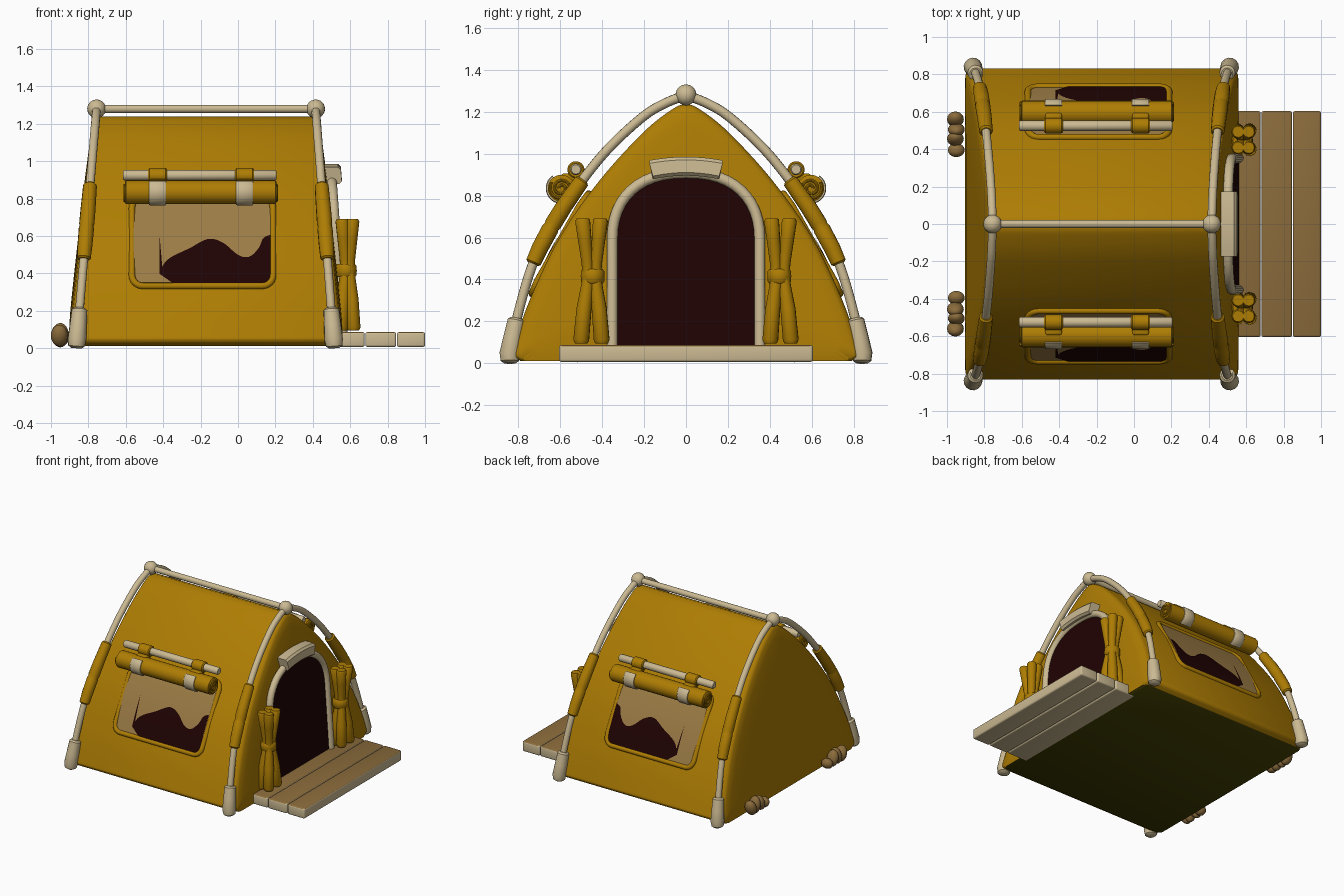
import bpy, bmesh, math
from mathutils import Vector, Matrix

if "Cube" in bpy.data.objects:
    bpy.data.objects.remove(bpy.data.objects["Cube"])

def mat(name, rgb):
    m = bpy.data.materials.new(name)
    m.diffuse_color = (*rgb, 1)
    m.use_nodes = True
    m.node_tree.nodes["Principled BSDF"].inputs["Base Color"].default_value = m.diffuse_color
    return m

CANVAS = mat("mustard canvas", (0.42, 0.203, 0.001))
POLE = mat("cream pole", (0.60, 0.49, 0.29))
DARK = mat("dark interior", (0.014, 0.0008, 0.0008))
TAN = mat("tan window", (0.33, 0.20, 0.06))
WOOD = mat("brown wood", (0.26, 0.15, 0.045))
FLOOR = mat("olive floor", (0.055, 0.05, 0.0005))

def finish(name, bm, *mats, recalc=True, angle=40):
    if recalc:
        bmesh.ops.recalc_face_normals(bm, faces=bm.faces)
    me = bpy.data.meshes.new(name)
    bm.to_mesh(me)
    bm.free()
    for m in mats:
        me.materials.append(m)
    ob = bpy.data.objects.new(name, me)
    bpy.context.collection.objects.link(ob)
    bpy.ops.object.select_all(action='DESELECT')
    ob.select_set(True)
    bpy.context.view_layer.objects.active = ob
    bpy.ops.object.shade_smooth_by_angle(angle=math.radians(angle))
    return ob

def smooth_path(pts, n=6):
    """Catmull-Rom through 2D points."""
    p = [Vector(q) for q in pts]
    p = [2 * p[0] - p[1]] + p + [2 * p[-1] - p[-2]]
    out = []
    for i in range(1, len(p) - 2):
        a, b, c, d = p[i - 1:i + 3]
        for k in range(n):
            t = k / n
            out.append(0.5 * (2 * b + (c - a) * t + (2 * a - 5 * b + 4 * c - d) * t * t
                              + (3 * b - a - 3 * c + d) * t ** 3))
    return out + [p[-2]]

def y_at(path, z):
    for a, b in zip(path, path[1:]):
        if min(a.y, b.y) <= z <= max(a.y, b.y) and a.y != b.y:
            return a.x + (b.x - a.x) * (z - a.y) / (b.y - a.y)
    return path[-1].x

def tube(name, pts, rad, m, sides=14, closed=False):
    pts = [Vector(p) for p in pts]
    n = len(pts)
    rad = rad if isinstance(rad, list) else [rad] * n
    bm = bmesh.new()
    rings, old, side = [], None, None
    for i, p in enumerate(pts):
        a = pts[i - 1] if i or closed else p
        b = pts[(i + 1) % n] if i < n - 1 or closed else p
        t = (b - a).normalized()
        if old is None:
            side = t.orthogonal().normalized()
        else:
            side = old.rotation_difference(t) @ side
        old, up = t, t.cross(side)
        rings.append([bm.verts.new(p + rad[i] * (math.cos(w) * side + math.sin(w) * up))
                      for w in (2 * math.pi * k / sides for k in range(sides))])
    for i in range(n if closed else n - 1):
        r, q = rings[i], rings[(i + 1) % n]
        for k in range(sides):
            j = (k + 1) % sides
            bm.faces.new((r[k], r[j], q[j], q[k]))
    if not closed:
        bm.faces.new(rings[0])
        bm.faces.new(rings[-1])
    return finish(name, bm, m)

def ball(name, c, r, m, rot=Matrix()):
    bm = bmesh.new()
    bmesh.ops.create_uvsphere(bm, u_segments=20, v_segments=12, radius=1,
                              matrix=Matrix.Translation(c) @ rot @ Matrix.Diagonal((*r, 1)))
    return finish(name, bm, m)

def box(name, c, size, bevel, *mats):
    bm = bmesh.new()
    bmesh.ops.create_cube(bm, size=1, matrix=Matrix.Translation(c) @ Matrix.Diagonal((*size, 1)))
    bmesh.ops.bevel(bm, geom=bm.edges[:], offset=bevel, segments=3, profile=0.5, affect='EDGES')
    if len(mats) > 1:
        for f in bm.faces:
            f.material_index = int(f.normal.z > 0.7)
    return finish(name, bm, *mats)

# Tent body: closed profile lofted between two leaning, slightly bulging ends
half = smooth_path([(0.0, 1.238), (0.06, 1.215), (0.2, 1.105), (0.41, 0.875), (0.60, 0.605),
                    (0.74, 0.315), (0.82, 0.09), (0.828, 0.04), (0.79, 0.012)])
def left_x(z): return -0.905 + 0.11 * z
def right_x(z): return 0.56 - 0.107 * z
ring = [(p.x, p.y) for p in half] + [(-p.x, p.y) for p in reversed(half[1:])]
# each section: distance in from the end plane, scale of the profile
caps = [(-0.015 * (1 - s ** 4), s) for s in (0.15, 0.4, 0.6, 0.75, 0.88)] + [(0, .962), (.01, .988), (.03, 1)]
bm = bmesh.new()
loops = []
for end, sections in ((0, caps), (1, caps[::-1])):
    for d, s in sections:
        lp = []
        for y, z in ring:
            y, z = y * s, 0.45 + (z - 0.45) * (s if s < .9 or z > .45 else 1)
            lp.append(bm.verts.new((right_x(z) - d if end else left_x(z) + d, y, z)))
        loops.append(lp)
N = len(ring)
for a, b in zip(loops, loops[1:]):
    for k in range(N):
        bm.faces.new((a[k], a[(k + 1) % N], b[(k + 1) % N], b[k]))
bm.faces.new(loops[0])
bm.faces.new(loops[-1])
bmesh.ops.recalc_face_normals(bm, faces=bm.faces)
for f in bm.faces:
    f.material_index = int(f.normal.z < -0.9)
finish("tent_body", bm, CANVAS, FLOOR)

# Frame poles: two arches, with sleeves, boots, ball joints and a ridge pole
arch = smooth_path([(0.0, 1.28), (0.1, 1.24), (0.2, 1.18), (0.35, 1.045), (0.47, 0.905), (0.60, 0.72),
                    (0.72, 0.50), (0.795, 0.26), (0.84, 0.05)])
def left_pole(z): return -0.865 + 0.085 * z
def right_pole(z): return 0.515 - 0.078 * z
for end, fx in (("back", left_pole), ("door", right_pole)):
    full = [(fx(p.y), p.x, p.y) for p in reversed(arch)] + [(fx(p.y), -p.x, p.y) for p in arch[1:]]
    tube(end + "_arch_pole", full, 0.023, POLE)
    ball(end + "_ridge_joint", (fx(1.28), 0, 1.28), (0.05,) * 3, POLE)
    for s in (1, -1):
        def along(zs): return [(fx(z), s * y_at(arch, z), z) for z in zs]
        tube(end + "_pole_boot", along([0.0, 0.012, 0.045, 0.12, 0.205, 0.215]),
             [.027, .044, .05, .046, .042, .03], POLE)
        tube(end + "_pole_sleeve", along([0.475, 0.482, 0.55, 0.64, 0.652, 0.665, 0.75, 0.868, 0.875]),
             [.028, .037, .04, .041, .037, .041, .04, .037, .028], CANVAS)
tube("ridge_pole", [(left_pole(1.28), 0, 1.28), (right_pole(1.28), 0, 1.28)], 0.022, POLE)

# Windows on both long sides
hill = smooth_path([(-0.42, 0.41), (-0.37, 0.475), (-0.26, 0.53), (-0.16, 0.58), (-0.08, 0.56),
                    (0.0, 0.495), (0.06, 0.485), (0.11, 0.53), (0.135, 0.585), (0.18, 0.605)])
hill_xz = [Vector((p.y, p.x)) for p in hill]

def side_patch(name, x0, x1, low, high, off, s, m):
    bm = bmesh.new()
    nx, nz = 40, 10
    g = []
    for i in range(nx + 1):
        x = x0 + (x1 - x0) * i / nx
        lo, hi = low(x), high(x)
        zs = [lo + (hi - lo) * j / nz for j in range(nz + 1)]
        g.append([bm.verts.new((x, s * (y_at(half, z) + off), z + off * 0.5)) for z in zs])
    for i in range(nx):
        for j in range(nz):
            q = (g[i][j], g[i + 1][j], g[i + 1][j + 1], g[i][j + 1])
            bm.faces.new(q if s < 0 else q[::-1])
    finish(name, bm, m, recalc=False)

for s in (-1, 1):
    side_patch("window_pane", -0.56, 0.175, lambda x: 0.345, lambda x: 0.80, 0.005, s, TAN)
    side_patch("window_dark_hill", -0.42, 0.175, lambda x: 0.345 + max(0, -0.35 - x) * 0.7,
               lambda x: y_at(hill_xz, x), 0.009, s, DARK)
    rim = []
    for cx, cz, a0 in ((0.13, 0.39, -90), (0.13, 0.75, 0), (-0.51, 0.75, 90), (-0.51, 0.39, 180)):
        for k in range(7):
            w = math.radians(a0 + 15 * k)
            x, z = cx + 0.057 * math.cos(w), cz + 0.057 * math.sin(w)
            rim.append((x, s * (y_at(half, z) + 0.001), z))
    tube("window_rim", rim, 0.018, CANVAS, 10, True)
    # Rolled blind with spiral ends, rod, straps and clips
    ry, rz = s * 0.595, 0.835
    tube("blind_roll", [(x, ry, rz) for x in (-0.605, -0.60, 0.20, 0.205)], [.055, .064, .064, .055], CANVAS, 24)
    for x in (-0.606, 0.206):
        tube("blind_spiral", [(x, ry + s * r * math.cos(w), rz + r * math.sin(w))
                              for r, w in ((0.01 + 0.0011 * k, k * 0.32) for k in range(42))], 0.007, CANVAS, 8)
    tube("blind_rod", [(x, s * 0.525, 0.925) for x in (-0.615, -0.608, 0.198, 0.205)],
         [.022, .028, .028, .022], POLE)
    for x in (-0.43, 0.035):
        tube("blind_strap", [(x + d, s * 0.525, 0.923) for d in (-.05, -.043, .043, .05)],
             [.034, .041, .041, .034], CANVAS, 20)
        box("blind_strap_tab", (x, s * 0.56, 0.885), (0.09, 0.07, 0.04), 0.012, CANVAS)
        # clip hugging the front of the roll
        bm = bmesh.new()
        cols = []
        for k in range(11):
            w = math.radians(-75 + 13 * k)
            cols.append([bm.verts.new((x + d, ry + s * r * math.cos(w), rz + r * math.sin(w)))
                         for d, r in ((-.045, .055), (-.045, .07), (-.04, .074), (.04, .074), (.045, .07), (.045, .055))])
        for a, b in zip(cols, cols[1:]):
            for k in range(6):
                bm.faces.new((a[k], a[(k + 1) % 6], b[(k + 1) % 6], b[k]))
        bm.faces.new(cols[0])
        bm.faces.new(cols[-1])
        finish("blind_clip", bm, POLE)

# Door: dark arch plate, arched frame and header, steeper than the wall
def door_x(z): return 0.567 - 0.07 * z
def door_outline(h, top):
    pts = [(-h, 0.085), (-h, 0.25), (-h, 0.45)]
    for k in range(25):
        w = math.pi * (1 - k / 24)
        c, sn = math.cos(w), math.sin(w)
        pts.append((h * math.copysign(abs(c) ** 0.85, c), 0.58 + (top - 0.58) * abs(sn) ** 0.85))
    return pts + [(h, 0.45), (h, 0.25), (h, 0.085)]
bm = bmesh.new()
f = bm.faces.new([bm.verts.new((door_x(z), y, z)) for y, z in door_outline(0.345, 0.90)])
f.normal_update()
if f.normal.x < 0:
    f.normal_flip()
finish("door_opening", bm, DARK, recalc=False)
tube("door_frame", [(door_x(z) - 0.002, y, z) for y, z in door_outline(0.352, 0.908)], 0.026, POLE)
bm = bmesh.new()
prof = []
for k in range(9):
    y = -0.175 + 0.35 * k / 8
    drop = 0.55 * y * y
    prof.append([bm.verts.new((x, y * (1 if z > 0.93 else 0.9), z - drop))
                 for x, z in ((0.45, 0.895), (0.54, 0.895), (0.555, 0.91), (0.55, 0.97), (0.535, 0.985), (0.46, 0.985))])
for a, b in zip(prof, prof[1:]):
    for k in range(6):
        bm.faces.new((a[k], a[(k + 1) % 6], b[(k + 1) % 6], b[k]))
bm.faces.new(prof[0])
bm.faces.new(prof[-1])
finish("door_header", bm, POLE)

# Tied door curtains: four flaring folds pinched by a band
for s in (1, -1):
    for dx, dy in ((.028, .045), (.028, -.04), (-.028, .045), (-.028, -.04)):
        path = [(0.585 + dx * k, s * (0.448 + dy * k), z) for z, k in
                ((0.095, 1.15), (0.11, 1.15), (0.26, 0.85), (0.37, 0.5), (0.42, 0.42), (0.48, 0.5),
                 (0.58, 0.75), (0.68, 1.0), (0.69, 1.0))]
        tube("curtain_fold", path, [.030, .038, .036, .03, .027, .028, .032, .036, .03], CANVAS)
    tube("curtain_tie", [(0.578, s * 0.445, z) for z in (0.38, 0.39, 0.415, 0.44, 0.45)],
         [.048, .056, .058, .056, .048], CANVAS, 20)

# Porch planks: brown on top, cream elsewhere
for x0, x1 in ((0.50, 0.677), (0.681, 0.846), (0.85, 1.0)):
    box("porch_plank", ((x0 + x1) / 2, 0, 0.047), (x1 - x0, 1.21, 0.08), 0.012, POLE, WOOD)

# Bundled knots at the foot of the back wall
for s in (1, -1):
    for x, y, z, ry, rz, tilt in ((-.95, 0.395, 0.05, .036, .04, 30), (-.955, 0.455, 0.07, .035, .062, -18),
                                  (-.95, 0.505, 0.07, .035, .066, 10), (-.955, 0.56, 0.068, .038, .06, -20)):
        ball("back_knot", (x, s * y, z), (0.045, ry, rz), WOOD, Matrix.Rotation(math.radians(s * tilt), 4, 'X'))
